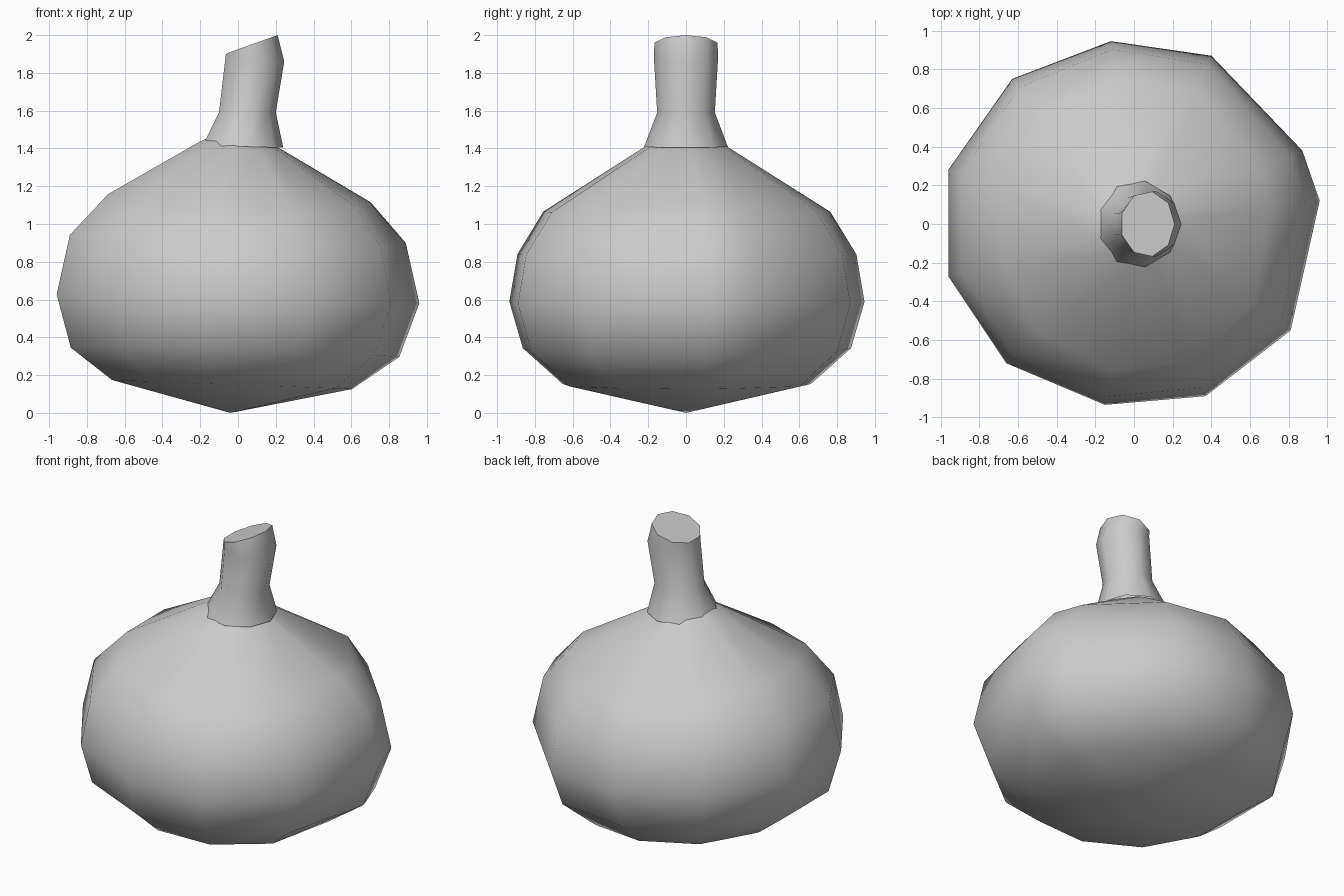
import bpy
import bmesh
from math import sin, cos, pi, radians

cube = bpy.data.objects.get("Cube")
if cube:
    bpy.data.objects.remove(cube, do_unlink=True)

grey = bpy.data.materials.new("light_grey")
grey.use_nodes = True
colour = (0.6, 0.6, 0.6, 1)
grey.diffuse_color = colour
grey.node_tree.nodes["Principled BSDF"].inputs["Base Color"].default_value = colour


def loft(name, rings, bottom_tip=None, cap_top=False):
    """Join closed rings of points, bottom to top, into one smooth skin."""
    bm = bmesh.new()
    loops = [[bm.verts.new(p) for p in ring] for ring in rings]
    n = len(loops[0])
    for low, high in zip(loops, loops[1:]):
        for i in range(n):
            j = (i + 1) % n
            bm.faces.new((low[i], low[j], high[j], high[i]))
    if bottom_tip:
        tip = bm.verts.new(bottom_tip)
        for i in range(n):
            bm.faces.new((tip, loops[0][(i + 1) % n], loops[0][i]))
    if cap_top:
        bm.faces.new(loops[-1])
    mesh = bpy.data.meshes.new(name)
    bm.to_mesh(mesh)
    bm.free()
    mesh.materials.append(grey)
    mesh.shade_smooth()
    mesh.set_sharp_from_angle(angle=radians(45))
    obj = bpy.data.objects.new(name, mesh)
    bpy.context.collection.objects.link(obj)
    return obj


# Bulb: an uneven eleven-sided outline, scaled at each height
outline = [(0.96, 0.12), (0.87, 0.38), (0.40, 0.87), (-0.12, 0.945),
           (-0.63, 0.75), (-0.96, 0.28), (-0.96, -0.27), (-0.66, -0.72),
           (-0.15, -0.935), (0.37, -0.89), (0.81, -0.55)]


def bulb_ring(scale, z, squeeze, lift, shift):
    ring = []
    for x, y in outline:
        side = (x * x - y * y) / (x * x + y * y)
        s = scale - squeeze * side
        ring.append((x * s + shift, y * s, z + lift * side - 0.025 * x))
    return ring


# scale, height, side squeeze, side lift, x shift
levels = [(0.68, 0.15, 0.02, 0, -0.03),
          (0.915, 0.33, 0.01, -0.01, -0.015),
          (1, 0.595, 0, 0.01, 0),
          (0.94, 0.88, 0.015, 0.045, 0),
          (0.765, 1.10, 0.045, 0.04, 0.01),
          (0.23, 1.41, 0, 0.003, 0.02),
          (0.16, 1.445, 0, 0, 0.025)]
loft("bulb", [bulb_ring(*level) for level in levels], bottom_tip=(-0.04, 0, 0))


# Stem: leaning tube with a flared foot and a slanted cut top
def stem_ring(cx, rx, ry, z, slant, sides=9):
    angles = [2 * pi * i / sides for i in range(sides)]
    return [(cx + rx * cos(a), ry * sin(a), z + slant * cos(a)) for a in angles]


loft("stem", [stem_ring(0.02, 0.22, 0.225, 1.41, -0.006),
              stem_ring(0.045, 0.155, 0.155, 1.59, 0),
              stem_ring(0.085, 0.16, 0.172, 1.875, -0.015),
              stem_ring(0.07, 0.14, 0.17, 1.95, 0.05)], cap_top=True)
